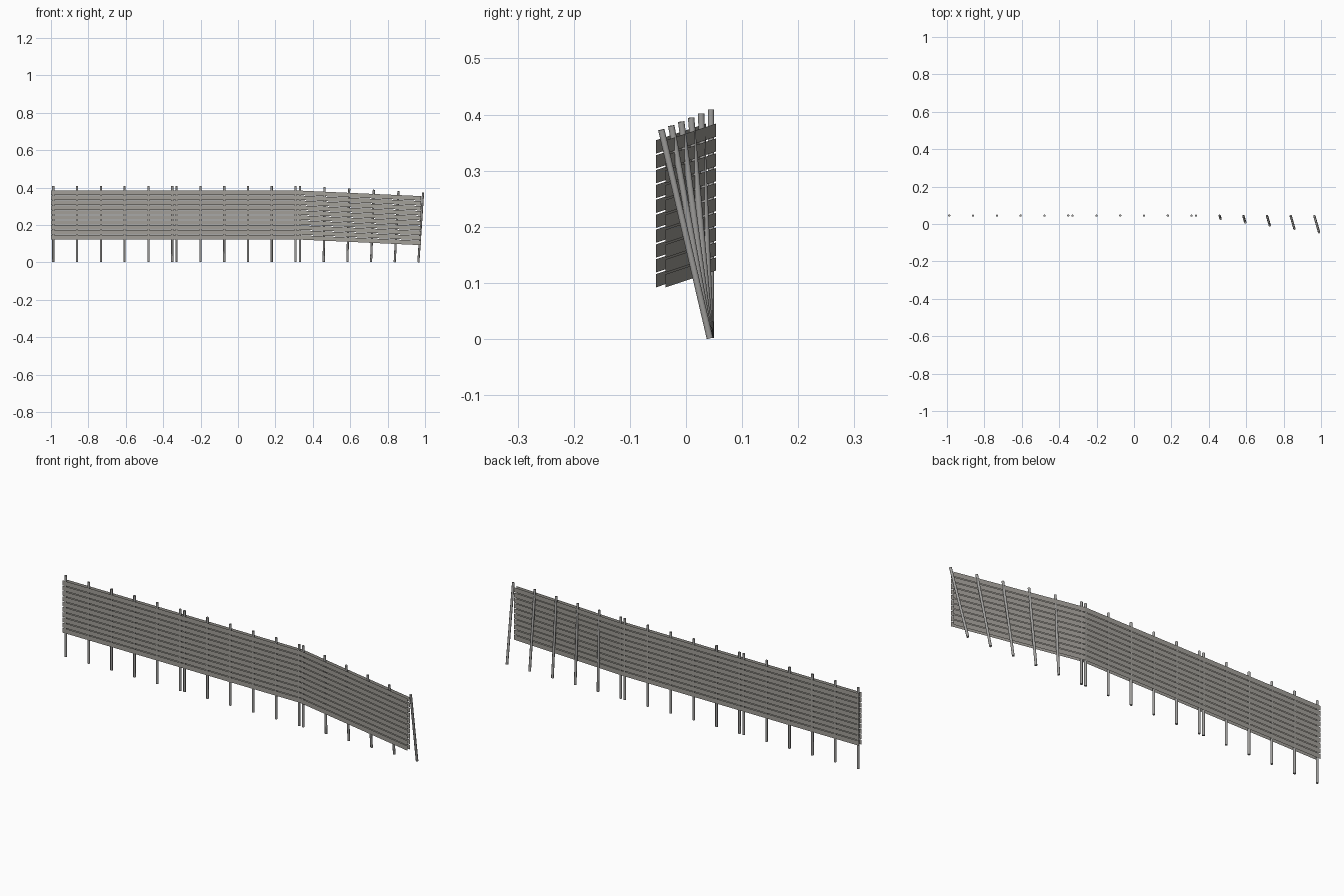
import bpy, bmesh, math
from mathutils import Vector

if "Cube" in bpy.data.objects:
    bpy.data.objects.remove(bpy.data.objects["Cube"])


def material(name, rgb):
    m = bpy.data.materials.new(name)
    m.diffuse_color = (*rgb, 1)
    m.use_nodes = True
    m.node_tree.nodes["Principled BSDF"].inputs["Base Color"].default_value = m.diffuse_color
    return m


BOARD = material("weathered grey board", (0.36, 0.345, 0.315))
POST = material("grey metal post", (0.35, 0.345, 0.335))

POST_Y, POST_R, POST_TOP = 0.0445, 0.0062, 0.409
OFFSET = 0.0088            # board sheets sit this far either side of the posts
ROWS, PITCH, BOARD_H, BOARD_Z = 10, 0.0265, 0.0235, 0.122
SECTION = 0.6595


def finish(bm, name, mat):
    me = bpy.data.meshes.new(name)
    bm.to_mesh(me)
    bm.free()
    me.materials.append(mat)
    ob = bpy.data.objects.new(name, me)
    bpy.context.collection.objects.link(ob)
    return ob


def add_post(bm, bottom, top, sides=8):
    axis = (top - bottom).normalized()
    u = Vector((1, 0, 0))
    u = (u - axis * u.dot(axis)).normalized()
    v = axis.cross(u)
    rings = []
    for c in (bottom, top):
        rings.append([bm.verts.new(c + POST_R * (math.cos(a) * u + math.sin(a) * v))
                      for a in (2 * math.pi * (k + 0.5) / sides for k in range(sides))])
    lo, hi = rings
    for k in range(sides):
        j = (k + 1) % sides
        bm.faces.new((lo[k], lo[j], hi[j], hi[k])).smooth = True
    bm.faces.new(hi)
    bm.faces.new(lo[::-1])


def boards(name, x0, side, dy=0.0, dz=0.0):
    """Thin horizontal boards on one face; the far end is moved by dy, dz."""
    bm = bmesh.new()
    y = POST_Y + side * OFFSET
    for r in range(ROWS):
        z = BOARD_Z + r * PITCH
        pts = [(x0, y, z), (x0 + SECTION, y + dy, z + dz),
               (x0 + SECTION, y + dy, z + dz + BOARD_H), (x0, y, z + BOARD_H)]
        if side > 0:
            pts.reverse()
        bm.faces.new([bm.verts.new(p) for p in pts])
    finish(bm, name, BOARD)


# three fence sections; the last one bends forward, drops and its posts lean
for s, label in enumerate(("left", "middle", "right")):
    x0 = -0.999 + s * SECTION
    bent = s == 2
    dy, dz = (-0.0895, -0.03) if bent else (0, 0)
    boards(label + "_front_boards", x0, -1, dy, dz)
    boards(label + "_back_boards", x0, 1, dy, dz)

    bm = bmesh.new()
    for i in range(6):
        t = i / 5 if bent else 0
        x = x0 + 0.0115 + i * 0.1272
        add_post(bm, Vector((x - 0.003 * t, POST_Y - 0.002 * t, 0.0015)),
                 Vector((x + 0.022 * t, POST_Y - 0.0885 * t, POST_TOP - 0.036 * t)))
    ob = finish(bm, label + "_posts", POST)
    bpy.ops.object.select_all(action='DESELECT')
    ob.select_set(True)
    bpy.context.view_layer.objects.active = ob
    bpy.ops.object.shade_smooth_by_angle(angle=math.radians(50))
